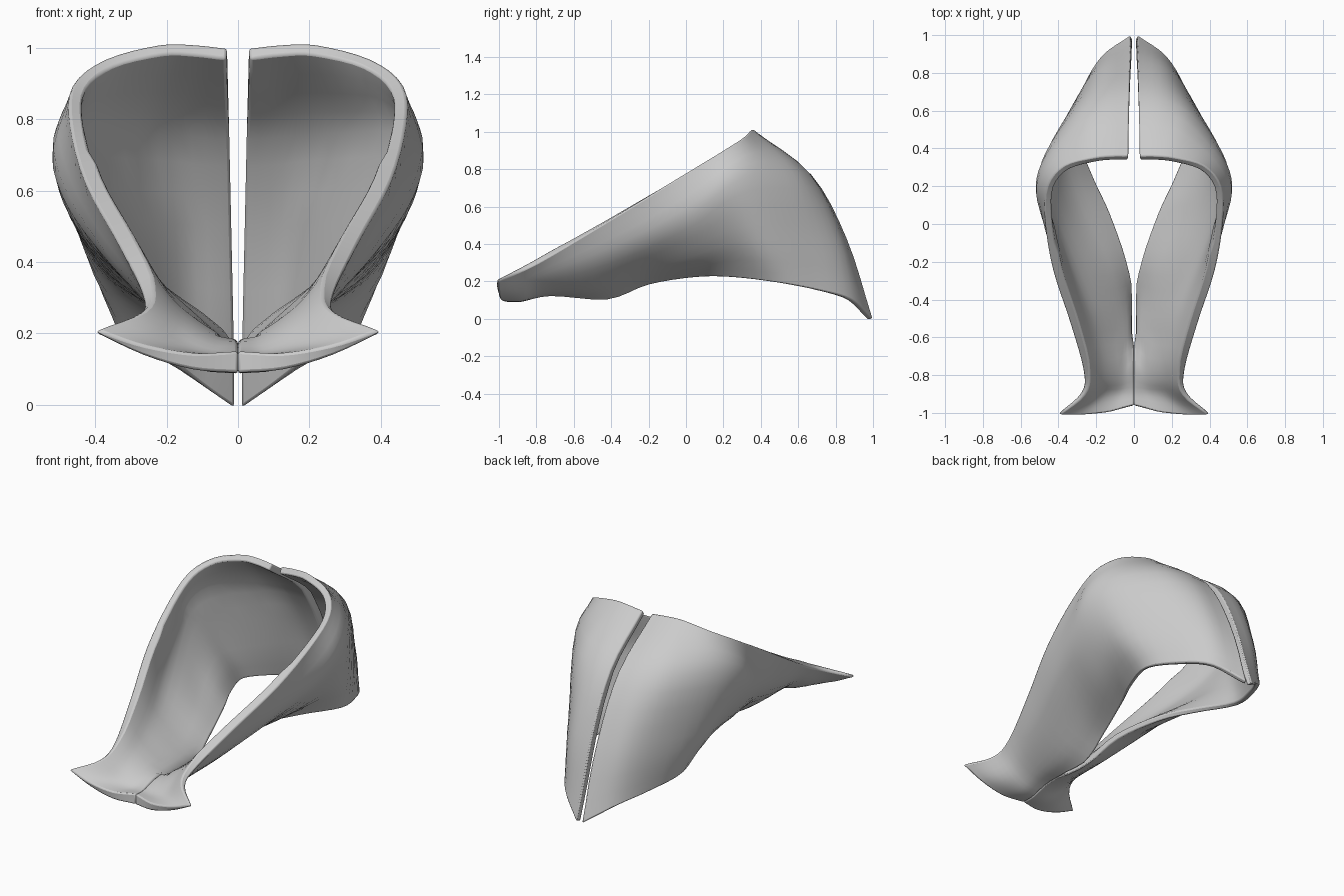
import bpy
from math import pi, sin
from mathutils import Vector

if "Cube" in bpy.data.objects:
    bpy.data.objects.remove(bpy.data.objects["Cube"], do_unlink=True)

# Guide curves of the left half, front lip to back seam, in hundredths
lower_edge = [(0, -96, 9), (0, -88, 9), (0, -72, 12), (1, -42, 10), (5, -20, 18), (14, 5, 22),
              (24, 25, 22), (33, 50, 19), (27, 72, 15), (17, 89, 10), (2, 100, 0)]
lower_side = [(13, -99, 10), (9, -88, 10), (9, -76, 14), (13, -48, 17), (20, -20, 26), (33, 5, 34),
              (41, 25, 41), (42, 43, 43), (30, 67, 43), (17, 82, 43), (1, 86, 43)]
upper_side = [(27, -100, 14), (19, -88, 15), (19, -77, 21), (27, -50, 30), (38, -21, 42), (48, 4, 56),
              (52, 20, 69), (47, 36, 77), (31, 57, 78), (17, 65, 78), (2, 67, 77)]
rim = [(40, -100, 20), (28, -89, 25), (27, -77, 31), (34, -52, 46), (43, -24, 63), (47, 2, 79),
       (46, 20, 90), (37, 31, 97), (22, 35, 101), (12, 36, 101), (3, 36, 100)]


def smooth_path(points, steps):
    """Points along a smooth curve passing through every given point."""
    ext = [points[0] * 2 - points[1], *points, points[-1] * 2 - points[-2]]
    path = []
    for a, b, c, d in zip(ext, ext[1:], ext[2:], ext[3:]):
        for k in range(steps):
            t = k / steps
            path.append((b * 2 + (c - a) * t + (a * 2 - b * 5 + c * 4 - d) * t ** 2
                         + (b * 3 - a - c * 3 + d) * t ** 3) / 2)
    return path + [points[-1]]


def loft(guides, along, across):
    """Grid of vertices and quads stretched over the guide curves."""
    paths = [smooth_path([Vector(p) / 100 for p in g], along) for g in guides]
    rows = [smooth_path(list(section), across) for section in zip(*paths)]
    width = len(rows[0])
    verts = [p for row in rows for p in row]
    faces = [(i * width + j, (i + 1) * width + j, (i + 1) * width + j + 1, i * width + j + 1)
             for i in range(len(rows) - 1) for j in range(width - 1)]
    return verts, faces, width


def keep_gap(v):
    """Keep the halves apart at the back, and touching at the front."""
    v.x = max(v.x, 0 if v.y < -0.6 else 0.008 + 0.022 * v.z)


def wall_thickness(v, across):
    """Thin at the flared lip and the lower edge, fuller along the arm."""
    arm = max(0, 1 - abs(v.y + 0.5) / 0.4)
    fullness = 0.025 * arm * sin(pi * across)
    if v.y < -0.7:
        taper = min(1, (v.y + 1) / 0.3)
        return 0.06 - (0.045 - 0.035 * taper) * across + fullness
    if across < 0.2:
        return 0.03 + 0.1 * across + fullness
    return 0.05 - 0.012 * across * (v.z > 0.7) + fullness


# Pale grey material
grey = bpy.data.materials.new("pale_grey")
grey.use_nodes = True
colour = (0.6, 0.6, 0.6, 1)
grey.diffuse_color = colour
grey.node_tree.nodes["Principled BSDF"].inputs["Base Color"].default_value = colour

# Outer skin of one half
verts, faces, width = loft([lower_edge, lower_side, upper_side, rim], 4, 4)
for v in verts:
    keep_gap(v)
skin = bpy.data.meshes.new("outer_skin")
skin.from_pydata(verts, [], faces)

# Inner skin, offset along the normals
count = len(verts)
inner = []
for index, v in enumerate(verts):
    across = index % width / (width - 1)
    p = v - skin.vertices[index].normal * wall_thickness(v, across)
    keep_gap(p)
    inner.append(p)
bpy.data.meshes.remove(skin)

# Edge strip joining both skins all round
last = count - width
border = (list(range(0, last, width)) + list(range(last, count - 1))
          + list(range(count - 1, width - 1, -width)) + list(range(width - 1, 0, -1)))
strip = [(b, a, a + count, b + count) for a, b in zip(border, border[1:] + border[:1])]
back = [tuple(k + count for k in reversed(f)) for f in faces]

# Curved shell with softened edges, mirrored to the other half
mesh = bpy.data.meshes.new("curved_shell")
mesh.from_pydata(verts + inner, [], faces + back + strip)
mesh.materials.append(grey)
shell = bpy.data.objects.new("curved_shell", mesh)
bpy.context.collection.objects.link(shell)
soften = shell.modifiers.new("soft_edges", 'BEVEL')
soften.width = 0.012
soften.segments = 2
soften.limit_method = 'ANGLE'
soften.angle_limit = 0.8
mirror = shell.modifiers.new("other_half", 'MIRROR')
mirror.use_mirror_merge = False

bpy.context.view_layer.objects.active = shell
shell.select_set(True)
bpy.ops.object.shade_smooth_by_angle(angle=0.6)
